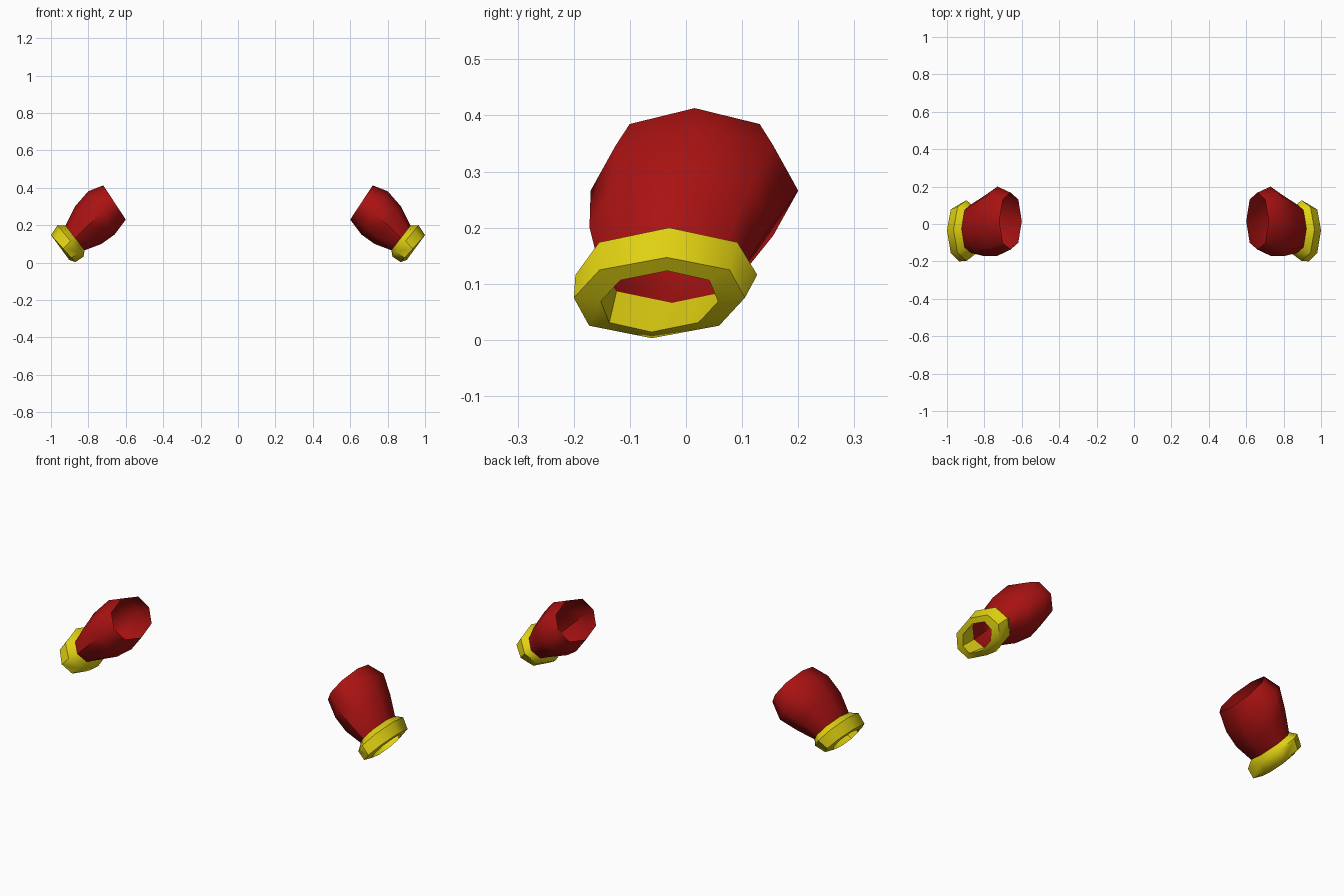
import bpy
import bmesh
import math

if "Cube" in bpy.data.objects:
    bpy.data.objects.remove(bpy.data.objects["Cube"])


def material(name, rgb):
    m = bpy.data.materials.new(name)
    m.diffuse_color = (*rgb, 1.0)
    m.use_nodes = True
    m.node_tree.nodes["Principled BSDF"].inputs["Base Color"].default_value = m.diffuse_color
    return m


red = material("sleeve red", (0.40, 0.006, 0.006))
yellow = material("cuff yellow", (0.75, 0.64, 0.006))


def ring_points(top, bottom, front, back):
    """Eight-sided ring from its top and bottom points and its y extent."""
    mid = [(a + b) / 2 for a, b in zip(top, bottom)]
    cy, half = (front + back) / 2, (back - front) / 2
    pts = []
    for up, side in ((1, 0), (.69, .76), (0, 1), (-.69, .76),
                     (-1, 0), (-.69, -.76), (0, -1), (.69, -.76)):
        x = mid[0] + (top[0] - mid[0]) * up
        z = mid[2] + (top[2] - mid[2]) * up
        shear = (top[1] - bottom[1]) / 2 * up
        pts.append((x, cy + shear + half * side, z))
    return pts


def tube(name, rings, mat, closed=False):
    """Skin a row of rings and mirror the part to the other arm."""
    bm = bmesh.new()
    loops = [[bm.verts.new(p) for p in ring_points(*r)] for r in rings]
    pairs = list(zip(loops, loops[1:]))
    if closed:
        pairs.append((loops[-1], loops[0]))
    for a, b in pairs:
        for i in range(8):
            j = (i + 1) % 8
            bm.faces.new((a[i], b[i], b[j], a[j]))
    bmesh.ops.recalc_face_normals(bm, faces=bm.faces)
    mesh = bpy.data.meshes.new(name)
    bm.to_mesh(mesh)
    bm.free()
    mesh.materials.append(mat)
    obj = bpy.data.objects.new(name, mesh)
    bpy.context.collection.objects.link(obj)
    bpy.ops.object.select_all(action='DESELECT')
    obj.select_set(True)
    bpy.context.view_layer.objects.active = obj
    bpy.ops.object.shade_smooth_by_angle(angle=math.radians(50))
    mod = obj.modifiers.new("other arm", 'MIRROR')
    mod.use_mirror_merge = False
    return obj


# ring: top point, bottom point, front y, back y
wrist = ((.922, -.03, .198), (.82, -.03, .066), -.155, .105)

# puffed sleeve, open at the shoulder
tube("sleeve", [
    ((.72, .015, .413), (.60, .015, .23), -.137, .168),
    ((.80, .015, .382), (.66, .015, .15), -.17, .20),
    ((.872, .0, .30), (.73, .0, .10), -.172, .15),
    wrist,
], red)

# rolled cuff around the wrist opening
tube("cuff", [
    wrist,
    ((.965, -.03, .20), (.826, -.04, .032), -.197, .127),
    ((1.0, -.035, .147), (.87, -.062, .003), -.20, .105),
    ((.982, -.04, .123), (.902, -.068, .014), -.152, .057),
], yellow, closed=True)
